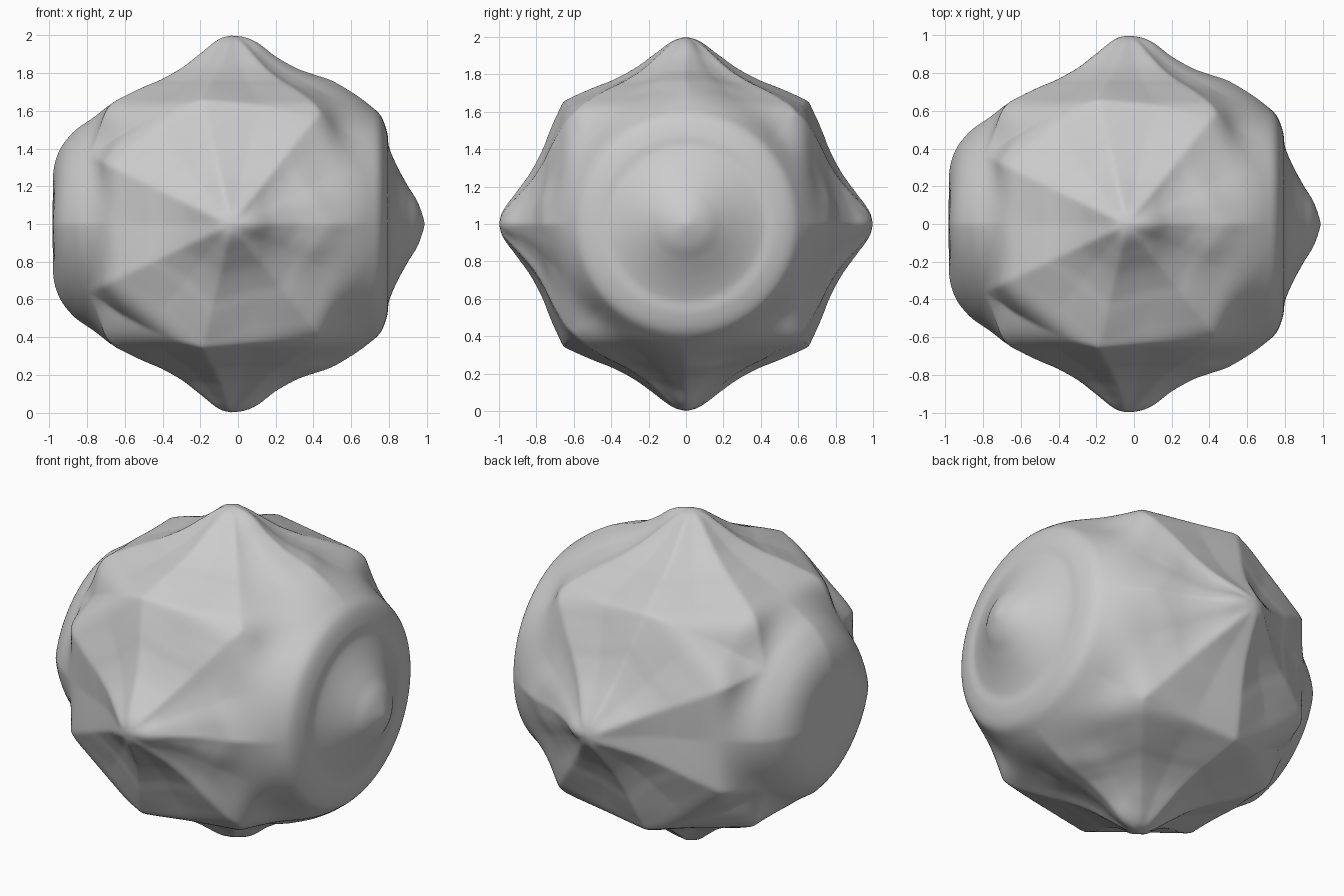
import bpy, bmesh, math

if "Cube" in bpy.data.objects:
    bpy.data.objects.remove(bpy.data.objects["Cube"])

# Radius by latitude (deg): ridge facing +x, and the lower ridges around the sides
FRONT = [(0, 1.03), (7, .995), (12, .96), (19, .933), (26, .932), (30, .958), (36, .98), (41, .967),
         (48, .947), (55, .930), (61, .907), (67, .897), (75, .92), (82, .975), (86, .994), (90, 1.0)]
SIDE = [(0, .93), (12, .93), (24, .93), (36, .962), (41, .957), (48, .92), (55, .89), (62, .87),
        (71, .879), (79, .925), (86, .985), (90, 1.0)]
# Radius of the round caps by angle from +x and from -x
CAP_P = [(0, 1.03), (7, .995), (12, .96), (19, .933), (26, .932), (30, .958), (36, .98), (41, .967),
         (48, .947), (60, .91)]
CAP_N = [(0, .945), (9, .957), (18, .987), (24, .99), (30, .97), (37, .94), (45, .90), (60, .87)]


def curve(pts, a):
    """Smooth (Hermite) interpolation through the profile points."""
    n = len(pts)
    i = 0
    while i < n - 2 and a > pts[i + 1][0]:
        i += 1

    def slope(k):
        lo, hi = pts[max(k - 1, 0)], pts[min(k + 1, n - 1)]
        return (hi[1] - lo[1]) / (hi[0] - lo[0])
    (x0, y0), (x1, y1) = pts[i], pts[i + 1]
    h = x1 - x0
    t = (a - x0) / h
    return (y0 * (1 + 2 * t) * (1 - t) ** 2 + slope(i) * h * t * (1 - t) ** 2
            + y1 * t * t * (3 - 2 * t) - slope(i + 1) * h * t * t * (1 - t))


def step(a, lo, hi):
    t = max(0, min(1, (a - lo) / (hi - lo)))
    return t * t * (3 - 2 * t)


def lobed(d):
    """Seven-ridged peak whose axis is the larger of |y|, |z|."""
    side, pole = min(abs(d.y), abs(d.z)), max(abs(d.y), abs(d.z))
    th = math.atan2(side, d.x)
    seg = 2 * math.pi / 7
    off = abs((th + seg / 2) % seg - seg / 2)
    hept = math.cos(seg / 2) / math.cos(seg / 2 - off)
    flat = math.hypot(d.x, side)
    raw = math.degrees(math.atan2(pole, flat))
    # Valleys sink between the ridges, fading out at the seam
    hept -= .05 * (off / (seg / 2)) * step(raw, 42, 58)
    lat = math.atan2(pole * hept, flat)
    a, w = math.degrees(lat), step(math.degrees(th), 10, 45)
    r2 = curve(FRONT, a) * (1 - w) + curve(SIDE, a) * w
    return r2 * math.hypot(hept * math.cos(lat), math.sin(lat))


def radius(d):
    r = lobed(d)
    g = math.degrees(math.acos(max(-1, min(1, abs(d.x)))))
    if g > 60:
        return r
    # Round caps on the two x ends blend into the lobed body
    if d.x > 0:
        w, cap = step(g, 36, 58), curve(CAP_P, g)
    else:
        w = step(g, 30, 50)
        diag = 2 * abs(d.y * d.z) / max(d.y ** 2 + d.z ** 2, 1e-9)
        cap = curve(CAP_N, g) * (1 - .04 * min(g / 35, 1) ** 2 * diag)
    return cap * (1 - w) + r * w


# Lumpy ball
bm = bmesh.new()
bmesh.ops.create_icosphere(bm, subdivisions=7, radius=1)
for v in bm.verts:
    d = v.co.normalized()
    v.co = d * radius(d)
    v.co.x -= .037
    v.co.z += 1
for f in bm.faces:
    f.smooth = True
me = bpy.data.meshes.new("lumpy_ball")
bm.to_mesh(me)
bm.free()
ob = bpy.data.objects.new("lumpy_ball", me)
bpy.context.collection.objects.link(ob)

# Soften the ridges slightly
sm = ob.modifiers.new("soften", 'SMOOTH')
sm.factor = .5
sm.iterations = 2
